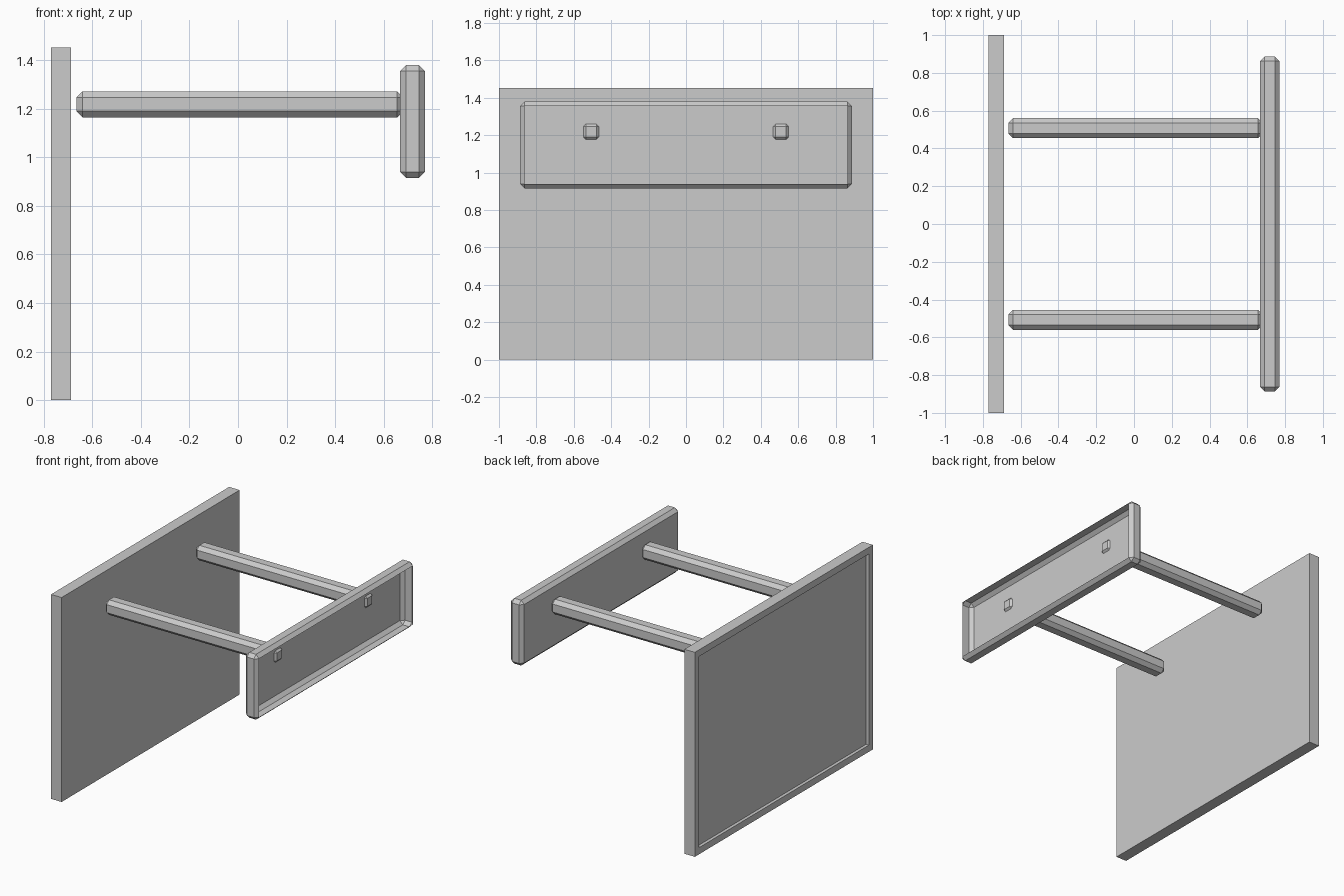
import bpy, bmesh
from mathutils import Vector

if "Cube" in bpy.data.objects:
    bpy.data.objects.remove(bpy.data.objects["Cube"])


def box(name, lo, hi, chamfer=0.0, edit=None):
    """Axis-aligned box between two corners, optionally chamfered and edited."""
    lo, hi = Vector(lo), Vector(hi)
    bm = bmesh.new()
    bmesh.ops.create_cube(bm, size=1)
    for v in bm.verts:
        v.co = (lo + hi) / 2 + v.co * (hi - lo)
    if chamfer:
        bmesh.ops.bevel(bm, geom=bm.edges[:], offset=chamfer, segments=1,
                        affect='EDGES', profile=0.5)
    bm.normal_update()
    if edit:
        edit(bm)
    mesh = bpy.data.meshes.new(name)
    bm.to_mesh(mesh)
    bm.free()
    obj = bpy.data.objects.new(name, mesh)
    bpy.context.collection.objects.link(obj)
    return obj


def recess_back(bm):
    # shallow framed recess on the -x face
    face = min(bm.faces, key=lambda f: f.normal.x)
    bmesh.ops.inset_individual(bm, faces=[face], thickness=0.067)
    bmesh.ops.inset_individual(bm, faces=[face], thickness=0.0005, depth=-0.022)


def open_front(bm):
    # the +x side of the board is an open tray
    face = max(bm.faces, key=lambda f: f.normal.x)
    bmesh.ops.delete(bm, geom=[face], context='FACES_ONLY')


# large upright panel
box("tall_panel", (-0.77, -1, 0), (-0.687, 1, 1.453), edit=recess_back)

# short hollow board
box("short_board", (0.668, -0.887, 0.916), (0.77, 0.887, 1.38), 0.024, open_front)

# pair of connecting rails, poking slightly through the board
for side, label in ((-1, "near"), (1, "far")):
    y = side * 0.507
    box(label + "_rail", (-0.665, y - 0.053, 1.165), (0.681, y + 0.053, 1.272), 0.025)
